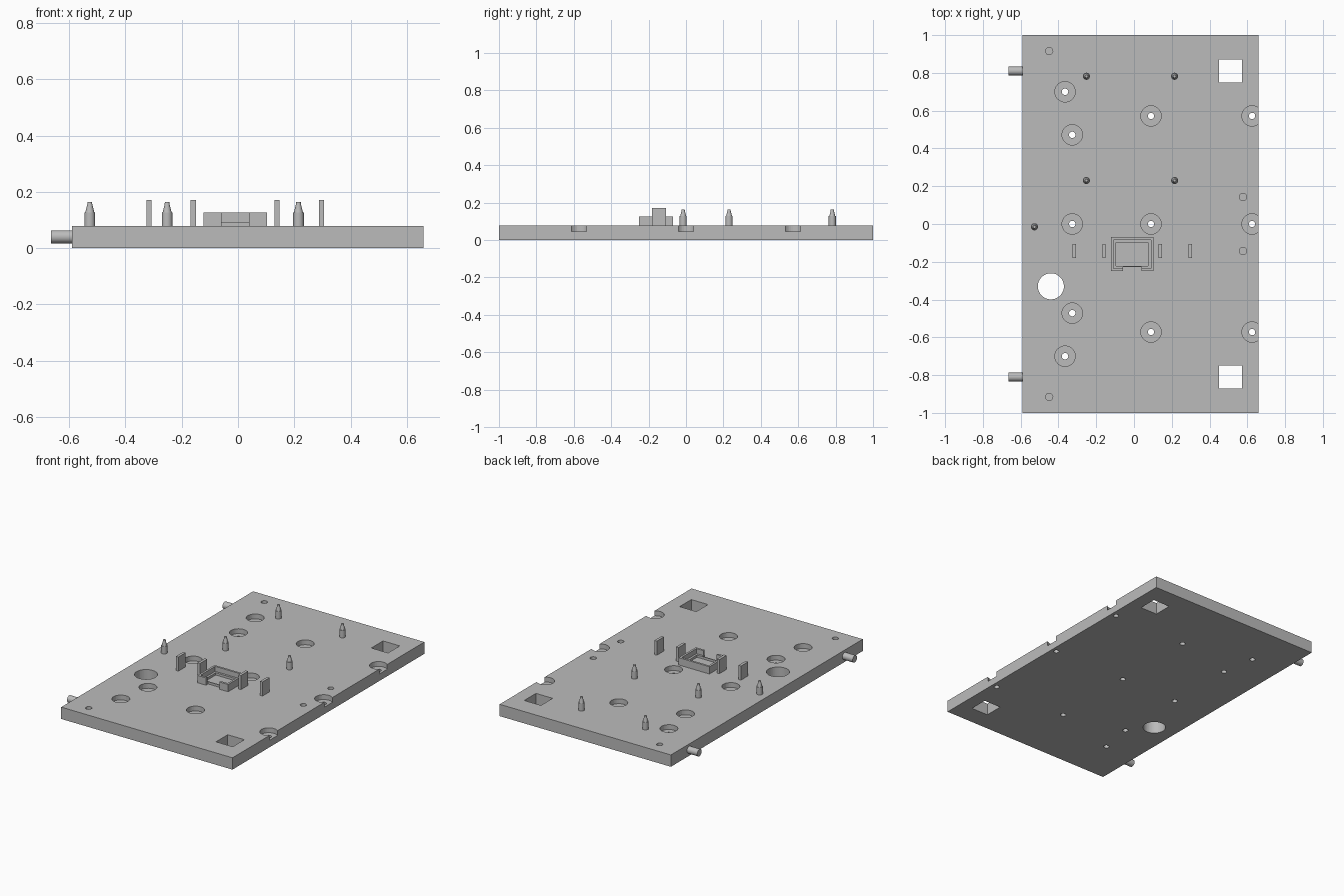
import bpy, bmesh, math
from mathutils import Matrix, Vector

if "Cube" in bpy.data.objects:
    bpy.data.objects.remove(bpy.data.objects["Cube"], do_unlink=True)

grey = bpy.data.materials.new("light_grey")
grey.use_nodes = True
COLOUR = (0.5, 0.5, 0.5, 1)
grey.diffuse_color = COLOUR
grey.node_tree.nodes["Principled BSDF"].inputs["Base Color"].default_value = COLOUR

TOP = 0.078      # upper face of the plate


def add_box(bm, x0, x1, y0, y1, z0, z1):
    size = Vector((x1 - x0, y1 - y0, z1 - z0))
    mid = Vector((x0 + x1, y0 + y1, z0 + z1)) / 2
    bmesh.ops.create_cube(bm, size=1, matrix=Matrix.Translation(mid) @ Matrix.Diagonal(size).to_4x4())


def add_turned(bm, profile, matrix, sides=32):
    """Closed solid of revolution from (radius, height) pairs."""
    rings = []
    for r, z in profile:
        angles = [math.tau * i / sides for i in range(sides)]
        rings.append([bm.verts.new(matrix @ Vector((r * math.cos(a), r * math.sin(a), z))) for a in angles])
    for low, high in zip(rings, rings[1:]):
        for i in range(sides):
            j = (i + 1) % sides
            bm.faces.new((low[i], low[j], high[j], high[i]))
    bm.faces.new(rings[0][::-1])
    bm.faces.new(rings[-1])


def at(x, y, z=0):
    return Matrix.Translation((x, y, z))


def finish(bm, name):
    bmesh.ops.recalc_face_normals(bm, faces=bm.faces)
    mesh = bpy.data.meshes.new(name)
    bm.to_mesh(mesh)
    bm.free()
    mesh.materials.append(grey)
    obj = bpy.data.objects.new(name, mesh)
    bpy.context.collection.objects.link(obj)
    return obj


def smooth(obj):
    bpy.ops.object.select_all(action='DESELECT')
    obj.select_set(True)
    bpy.context.view_layer.objects.active = obj
    bpy.ops.object.shade_smooth_by_angle(angle=math.radians(30))


# Base plate
bm = bmesh.new()
add_box(bm, -0.59, 0.66, -1, 1, 0, TOP)
plate = finish(bm, "base_plate")

# Hole cutters: counterbored screw holes, blind holes, round hole, square windows
bm = bmesh.new()
bores = [(-0.327, 0), (0.09, 0), (0.625, 0)]
for x, y in [(-0.365, 0.7), (-0.327, 0.472), (0.09, 0.572), (0.625, 0.572)]:
    bores += [(x, y), (x, -y)]
for x, y in bores:
    add_turned(bm, [(0.017, -0.1), (0.017, 0.046), (0.054, 0.046), (0.054, 0.2)], at(x, y))
for side in (-1, 1):
    for x, y in [(-0.449, 0.915), (0.577, 0.143)]:
        add_turned(bm, [(0.019, 0.03), (0.019, 0.2)], at(x, side * y))
    add_box(bm, 0.449, 0.571, side * 0.81 - 0.061, side * 0.81 + 0.061, -0.1, 0.2)
add_turned(bm, [(0.069, -0.1), (0.069, 0.2)], at(-0.44, -0.33), 48)
cutter = finish(bm, "hole_cutter")
cutter.hide_render = True

cut = plate.modifiers.new("holes", 'BOOLEAN')
cut.operation = 'DIFFERENCE'
cut.solver = 'EXACT'
cut.object = cutter
smooth(plate)
bpy.ops.object.modifier_apply(modifier=cut.name)
bpy.data.objects.remove(cutter, do_unlink=True)
smooth(plate)

# Tapered locating pins
pins = [(x, y) for x in (-0.252, 0.215) for y in (0.23, 0.782)] + [(-0.527, -0.015)]
for n, (x, y) in enumerate(pins):
    bm = bmesh.new()
    add_turned(bm, [(0.019, TOP - 0.005), (0.019, 0.127), (0.016, 0.127),
                    (0.009, 0.155), (0.008, 0.164)], at(x, y), 24)
    smooth(finish(bm, f"locating_pin_{n + 1}"))

# Horizontal pegs on the right edge
for name, y in (("front", -0.81), ("back", 0.81)):
    bm = bmesh.new()
    add_turned(bm, [(0.023, -0.665), (0.023, -0.585)],
               at(0, y, 0.04) @ Matrix.Rotation(math.pi / 2, 4, 'Y'))
    smooth(finish(bm, f"{name}_side_peg"))

# Upright guide tabs
for n, x in enumerate((-0.317, -0.159, 0.139, 0.297)):
    bm = bmesh.new()
    add_box(bm, x - 0.009, x + 0.009, -0.181, -0.107, TOP - 0.005, 0.171)
    finish(bm, f"guide_tab_{n + 1}")


# Stepped cradle, open at the front
def add_frame(bm, x0, x1, y0, y1, wall, gap0, gap1, z1):
    z0 = TOP - 0.003
    add_box(bm, x0, x0 + wall, y0, y1, z0, z1)
    add_box(bm, x1 - wall, x1, y0, y1, z0, z1)
    add_box(bm, x0 + wall, x1 - wall, y1 - wall, y1, z0, z1)
    add_box(bm, x0 + wall, gap0, y0, y0 + wall, z0, z1)
    add_box(bm, gap1, x1 - wall, y0, y0 + wall, z0, z1)


for name, inset, height in (("cradle_rim", 0, 0.126), ("cradle_ledge", 0.014, 0.093)):
    bm = bmesh.new()
    add_frame(bm, -0.122 + inset, 0.103 - inset, -0.25 + inset, -0.07 - inset,
              0.014, -0.058, 0.039, height)
    finish(bm, name)
bm = bmesh.new()
add_box(bm, -0.058, 0.039, -0.228, -0.222, TOP - 0.003, 0.093)
finish(bm, "cradle_sill")
